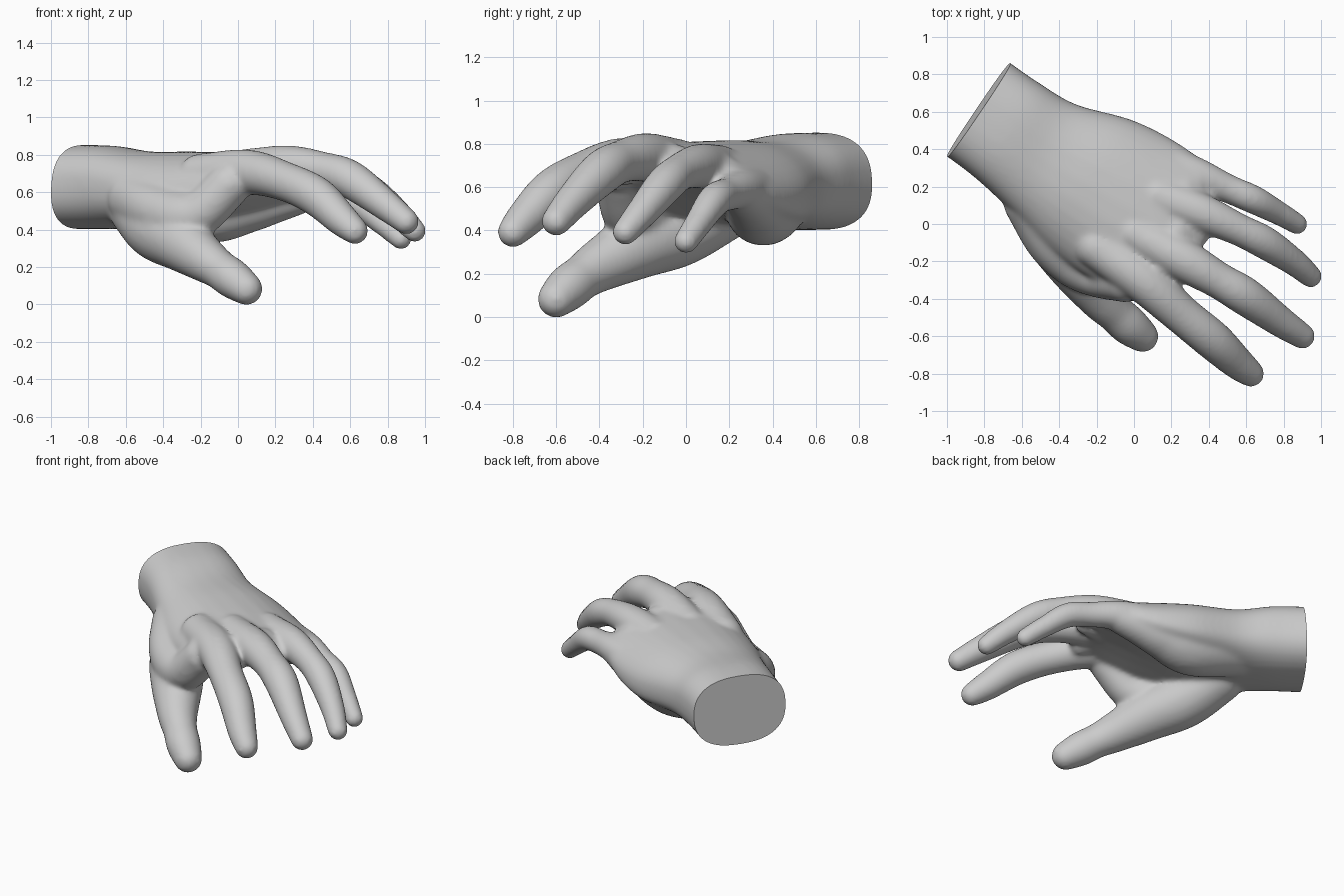
import bpy, bmesh, math
from mathutils import Vector, Matrix

if "Cube" in bpy.data.objects:
    bpy.data.objects.remove(bpy.data.objects["Cube"])

skin = bpy.data.materials.new("plain grey")
skin.use_nodes = True
GREY = (0.6, 0.6, 0.6, 1)
skin.diffuse_color = GREY
skin.node_tree.nodes["Principled BSDF"].inputs["Base Color"].default_value = GREY

bm = bmesh.new()


def spline(points, steps):
    """Smooth samples through a list of equal-length number tuples."""
    pts = [Vector(p) for p in points]
    pts = [2 * pts[0] - pts[1]] + pts + [2 * pts[-1] - pts[-2]]
    for p, q, r, s in zip(pts, pts[1:], pts[2:], pts[3:]):
        for k in range(steps):
            t = k / steps
            yield 0.5 * (2 * q + (r - p) * t + (2 * p - 5 * q + 4 * r - s) * t * t
                         + (3 * q - p - 3 * r + s) * t ** 3)
    yield pts[-2]


def limb(points, steps=7):
    """Round tapered limb along a path of (x, y, z, radius)."""
    for v in spline(points, steps):
        bmesh.ops.create_icosphere(bm, subdivisions=3, radius=v[3],
                                   matrix=Matrix.Translation(v.to_3d()))


def loft(sections, sides=32):
    """Flattened rings, each from thumb edge to little-finger edge."""
    rings = []
    for sec in spline(sections, 5):
        a, b = Vector(tuple(sec)[:3]), Vector(tuple(sec)[3:6])
        thick, bow = sec[6], sec[7]
        ring = []
        for k in range(sides):
            ang = math.tau * k / sides
            u, w = (math.copysign(abs(f) ** 0.8, f) for f in (math.cos(ang), math.sin(ang)))
            p = (a + b) / 2 + (b - a) / 2 * u
            p.z += thick * w + bow * (1 - u * u)
            ring.append(bm.verts.new(p))
        rings.append(ring)
    for r, s in zip(rings, rings[1:]):
        for k in range(sides):
            n = (k + 1) % sides
            bm.faces.new((r[k], r[n], s[n], s[k]))
    bm.faces.new(reversed(rings[0]))
    bm.faces.new(rings[-1])


# Wrist and palm, running past the wrist cut
loft([
    (-1.09, .41, .64, -.75, .93, .64, .225, 0),
    (-1, .36, .64, -.66, .86, .64, .225, 0),
    (-.83, .23, .64, -.5, .75, .635, .222, 0),
    (-.63, .04, .61, -.31, .64, .6, .2, .025),
    (-.46, -.14, .58, -.02, .56, .56, .19, .07),
    (-.2, -.31, .62, .2, .455, .56, .15, .08),
    (.04, -.4, .69, .38, .33, .6, .095, .055),
    (.15, -.39, .69, .42, .27, .6, .065, .05),
])
# Index finger
limb([(-.2, -.12, .7, .12), (.05, -.3, .72, .122), (.25, -.48, .67, .107),
      (.42, -.62, .59, .107), (.55, -.74, .47, .09), (.625, -.8, .405, .073)])
# Middle finger
limb([(0, -.05, .73, .11), (.26, -.19, .75, .114), (.45, -.3, .73, .1),
      (.6, -.39, .68, .104), (.78, -.52, .55, .085), (.9, -.6, .455, .07)])
# Ring finger
limb([(.12, .15, .7, .11), (.36, .06, .71, .104), (.56, -.03, .68, .088),
      (.7, -.1, .62, .09), (.85, -.2, .5, .075), (.945, -.28, .405, .062)])
# Little finger
limb([(.12, .33, .59, .12), (.34, .26, .6, .094), (.5, .19, .58, .079),
      (.64, .13, .55, .078), (.77, .06, .45, .066), (.872, 0, .362, .058)])
# Thumb and its ball
limb([(-.53, .17, .52, .16), (-.43, -.03, .42, .175), (-.31, -.21, .35, .16),
      (-.18, -.39, .255, .124), (-.1, -.475, .2, .106), (-.03, -.54, .15, .107),
      (.045, -.6, .095, .088)])
# Muscle and web between thumb and index finger
limb([(-.55, .12, .58, .15), (-.44, -.08, .52, .145), (-.31, -.2, .48, .145),
      (-.19, -.27, .51, .125), (-.05, -.3, .65, .12)])
# Heel of the palm on the little-finger side
limb([(-.46, .43, .58, .17), (-.16, .36, .515, .175), (.04, .33, .54, .15),
      (.18, .3, .565, .125), (.32, .26, .59, .1)])
# Webs between the fingers
limb([(.13, -.23, .72, .09), (.2, -.28, .68, .06)], 3)
limb([(.22, -.05, .71, .1), (.34, -.065, .68, .06)], 4)
limb([(.26, .17, .66, .1), (.39, .15, .62, .055)], 4)

mesh = bpy.data.meshes.new("hand")
bm.to_mesh(mesh)
bm.free()
hand = bpy.data.objects.new("hand", mesh)
bpy.context.collection.objects.link(hand)

# Fuse the parts into one smooth skin
fuse = hand.modifiers.new("fuse", 'REMESH')
fuse.mode = 'VOXEL'
fuse.voxel_size = 0.013
relax = hand.modifiers.new("relax", 'SMOOTH')
relax.factor = 0.5
relax.iterations = 20
graph = bpy.context.evaluated_depsgraph_get()
fused = bpy.data.meshes.new_from_object(hand.evaluated_get(graph))
hand.modifiers.clear()

# Flat cut across the wrist
bm = bmesh.new()
bm.from_mesh(fused)
cut = bmesh.ops.bisect_plane(bm, geom=bm.verts[:] + bm.edges[:] + bm.faces[:],
                             plane_co=(-.83, .61, .64), plane_no=(-.83, .56, .06),
                             clear_outer=True)
rim = [e for e in cut["geom_cut"] if isinstance(e, bmesh.types.BMEdge)]
bmesh.ops.holes_fill(bm, edges=rim, sides=0)
bmesh.ops.recalc_face_normals(bm, faces=bm.faces[:])
bm.to_mesh(fused)
bm.free()

# Stand on the ground
low = min(v.co.z for v in fused.vertices)
fused.transform(Matrix.Translation((0, 0, -low)))
hand.data = fused
fused.materials.clear()
fused.materials.append(skin)
bpy.context.view_layer.objects.active = hand
hand.select_set(True)
bpy.ops.object.shade_smooth_by_angle(angle=math.radians(50))
